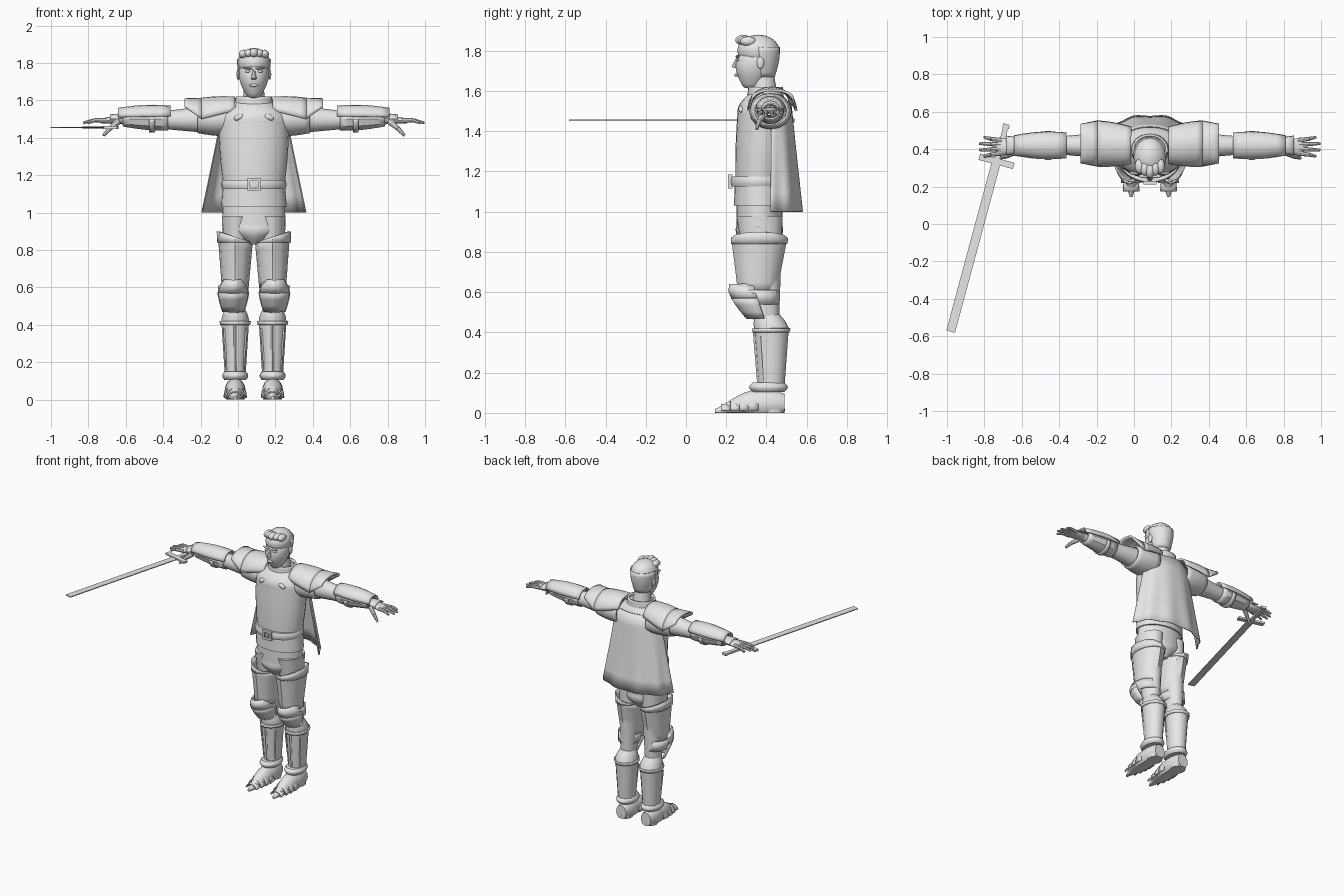
import bpy, bmesh
from math import sin, cos, pi, radians
from mathutils import Vector, Matrix

if "Cube" in bpy.data.objects:
    bpy.data.objects.remove(bpy.data.objects["Cube"])

# Shared axes of the figure, whose plane of symmetry is local x = 0
CENTRE_X, TRUNK_Y, ARM_Y, ARM_Z, LEG_X = .085, .365, .42, 1.5, .1
FULL, UPPER, LOWER = (0, 2 * pi), (0, pi), (pi, 2 * pi)
BACK, FRONT = UPPER, LOWER

grey = bpy.data.materials.new("light_grey")
grey.use_nodes = True
grey.diffuse_color = (.8, .8, .8, 1)
grey.node_tree.nodes["Principled BSDF"].inputs["Base Color"].default_value = grey.diffuse_color


def trunk(z, y=TRUNK_Y):
    return Vector((0, y, z))


def arm(x, shift=0, rise=0):
    return Vector((x, ARM_Y + shift, ARM_Z + rise))


def leg(z, y, x=LEG_X):
    return Vector((x, y, z))


def finish(name, bm, smooth=False, thick=0):
    """Turn the mesh into an object; parts lying wholly on the left are mirrored."""
    bmesh.ops.remove_doubles(bm, verts=bm.verts, dist=.0001)
    bmesh.ops.recalc_face_normals(bm, faces=bm.faces)
    paired = min(v.co.x for v in bm.verts) > 0
    mesh = bpy.data.meshes.new(name)
    bm.to_mesh(mesh)
    bm.free()
    mesh.materials.append(grey)
    mesh.polygons.foreach_set("use_smooth", [True] * len(mesh.polygons))
    mesh.set_sharp_from_angle(angle=radians(35))
    ob = bpy.data.objects.new(name, mesh)
    ob.location.x = CENTRE_X
    bpy.context.collection.objects.link(ob)
    if thick:
        shell = ob.modifiers.new("thickness", "SOLIDIFY")
        shell.thickness, shell.offset = thick, 0
    if smooth:
        ob.modifiers.new("smooth", "SUBSURF")
    if paired:
        ob.modifiers.new("mirror", "MIRROR")


def sleeve(name, start, end, first, last, axis="z", swell=0, arc=FULL, sides=16, rows=6,
           tilt=0, ripple=0, smooth=False, thick=0):
    """Elliptical tube from start to end; swell rounds it out, arc keeps part of it."""
    bm = bmesh.new()
    start, end, first, last = map(Vector, (start, end, first, last))
    grid = []
    for i in range(rows + 1):
        t = i / rows
        centre = start.lerp(end, t)
        radius = first.lerp(last, t) * (1 + swell * sin(pi * t))
        ring = []
        for k in range(sides + 1):
            a = arc[0] + (arc[1] - arc[0]) * k / sides
            wave = 1 + ripple * t * cos(a * 10)
            u, v = radius.x * cos(a) * wave, radius.y * sin(a) * wave
            along = tilt * cos(a) * (1 - t)
            offset = {"z": (u, v, along), "x": (along, u, v), "y": (u, along, v)}[axis]
            point = centre + Vector(offset)
            point.z = max(point.z, 0)
            ring.append(bm.verts.new(point))
        grid.append(ring)
    for low, high in zip(grid, grid[1:]):
        for k in range(sides):
            bm.faces.new((low[k], low[k + 1], high[k + 1], high[k]))
    if arc == FULL and not thick:
        bm.faces.new(grid[0][:-1])
        bm.faces.new(grid[-1][:-1])
    finish(name, bm, smooth, thick)


def rod(name, start, end, first, last, sides=8):
    start, end = Vector(start), Vector(end)
    span = end - start
    turn = span.to_track_quat("Z", "Y").to_matrix().to_4x4()
    bm = bmesh.new()
    bmesh.ops.create_cone(bm, cap_ends=True, segments=sides, radius1=first, radius2=last,
                          depth=span.length, matrix=Matrix.Translation((start + end) / 2) @ turn)
    finish(name, bm)


def placed(centre, size, turn, axis):
    return (Matrix.Translation(centre) @ Matrix.Rotation(turn, 4, axis)
            @ Matrix.Diagonal((*size, 1)))


def ball(name, centre, size, turn=0):
    bm = bmesh.new()
    bmesh.ops.create_uvsphere(bm, u_segments=16, v_segments=10, radius=1,
                              matrix=placed(centre, size, turn, "Y"))
    finish(name, bm)


def box(name, centre, size, turn=0):
    bm = bmesh.new()
    bmesh.ops.create_cube(bm, size=1, matrix=placed(centre, size, turn, "Z"))
    finish(name, bm)


# Torso
sleeve("breastplate", trunk(1.15), trunk(1.48, .385), (.165, .12), (.188, .13), swell=.03, sides=28)
sleeve("shoulder_yoke", trunk(1.48, .385), trunk(1.6, .395), (.188, .13), (.085, .07),
       swell=.2, sides=28)
sleeve("collar", trunk(1.56, .395), trunk(1.62, .395), (.1, .085), (.09, .08), sides=24, thick=.012)
sleeve("belt", trunk(1.125, .36), trunk(1.175, .36), (.168, .135), (.168, .135),
       swell=.04, sides=28)
sleeve("tunic_skirt", trunk(1.03), trunk(1.13), (.175, .126), (.168, .124), sides=28)
sleeve("hips", trunk(.93), trunk(1.05), (.17, .115), (.165, .115), sides=24)
sleeve("crotch", trunk(.83), trunk(.93), (.03, .07), (.17, .115), swell=.2, sides=24)
ball("chest_clasp", (.08, .275, 1.51), (.028, .014, .016), turn=.4)
sleeve("cape", trunk(1.55, .425), trunk(1, .42), (.165, .095), (.27, .16),
       arc=BACK, sides=48, ripple=.03, thick=.006)

# Belt buckle
buckle = trunk(1.15, .22)
for side in (-1, 1):
    box("buckle_bar", buckle + Vector((0, 0, side * .027)), (.07, .02, .014))
box("buckle_side", buckle + Vector((.028, 0, 0)), (.014, .02, .06))
box("buckle_pin", buckle, (.02, .012, .02))

# Head and face
sleeve("neck", trunk(1.54, .395), trunk(1.7, .38), (.07, .07), (.05, .055), smooth=True)
sleeve("head", trunk(1.61, .325), trunk(1.875, .365), (.03, .036), (.03, .036),
       swell=1.75, sides=20, rows=10, smooth=True)
ball("hair_top", trunk(1.8, .36), (.088, .105, .08))
sleeve("hair_back", trunk(1.67, .375), trunk(1.82, .36), (.055, .062), (.087, .102),
       swell=.1, arc=BACK, thick=.008)
ball("fringe_middle", trunk(1.853, .285), (.024, .04, .026))
for i in (1, 2):
    ball("fringe_lock", (.028 * i, .285 + .012 * i, 1.855 - .004 * i), (.024, .04, .024), turn=.3)
ball("ear", (.084, .37, 1.74), (.009, .018, .03))
ball("brow", (.034, .256, 1.772), (.026, .01, .006), turn=-.1)
ball("eye", (.034, .256, 1.755), (.014, .008, .007))
rod("nose", trunk(1.765, .255), trunk(1.715, .24), .006, .015)
ball("lips", trunk(1.68, .25), (.024, .01, .008))

# Arms and their armour
sleeve("upper_arm", arm(.13), arm(.46, 0, -.005), (.08, .085), (.05, .05), "x")
sleeve("forearm", arm(.46, 0, -.005), arm(.72), (.05, .05), (.03, .025), "x", swell=.25)
sleeve("pauldron", arm(.1, 0, .045), arm(.28, .01, 0), (.095, .07), (.118, .108), "x",
       swell=.05, arc=UPPER, sides=12, thick=.012)
sleeve("pauldron_flare", arm(.28, .01, 0), arm(.37, .01, .065), (.118, .108), (.1, .04), "x",
       arc=UPPER, sides=12, rows=3, thick=.012)
sleeve("shoulder_lame", arm(.12), arm(.3), (.1, .085), (.085, .07), "x", swell=.08, thick=.01)
sleeve("vambrace", arm(.46), arm(.7), (.062, .06), (.046, .038), "x",
       swell=.15, sides=10, thick=.008)
sleeve("forearm_plate", arm(.445, 0, .015), arm(.725, 0, .01), (.064, .052), (.05, .045), "x",
       swell=.2, arc=UPPER, sides=8, thick=.01)
sleeve("vambrace_strap", arm(.53), arm(.56), (.073, .067), (.073, .067), "x",
       arc=LOWER, rows=1, thick=.008)

# Hands
sleeve("palm", arm(.69), arm(.82, -.008, -.01), (.028, .022), (.042, .012), "x", swell=.2)
sleeve("gauntlet_plate", arm(.7), arm(.77), (.04, .028), (.05, .022), "x",
       arc=UPPER, sides=8, rows=2, thick=.006)
for k in range(4):
    spread = k - 1.5
    knuckle = arm(.85, .028 * spread - .007, -.006)
    rod("finger_base", arm(.79, .023 * spread - .007, -.006), knuckle, .013, .011)
    rod("finger_tip", knuckle, arm(.915 - .012 * spread ** 2, .034 * spread - .007, -.02), .011, .007)
thumb_joint = arm(.77, -.058, -.05)
rod("thumb_base", arm(.725, -.035, -.013), thumb_joint, .018, .013)
rod("thumb_tip", thumb_joint, arm(.805, -.068, -.088), .013, .008)

# Legs and thigh armour
sleeve("leg", leg(.98, TRUNK_Y, .09), leg(.46, .4), (.08, .115), (.053, .063))
thigh_top = leg(.87, TRUNK_Y)
sleeve("thigh_plate", thigh_top, leg(.6, .355), (.09, .135), (.068, .093),
       sides=12, tilt=.03, thick=.008)
sleeve("thigh_rim", thigh_top, leg(.84, TRUNK_Y), (.095, .138), (.093, .136),
       sides=12, rows=2, tilt=.03, thick=.008)
rod("thigh_ridge", leg(.64, .262), leg(.85, .235), .008, .008, sides=4)

# Knees
knee = leg(.57, .355, .11)
sleeve("knee_band", leg(.54, .37, .11), leg(.61, .355, .11), (.073, .09), (.078, .1),
       sides=12, rows=1, thick=.008)
sleeve("knee_peak", leg(.64, .335, .11), knee, (.05, .115), (.08, .125),
       arc=FRONT, sides=8, swell=.08, rows=2, thick=.01)
sleeve("knee_guard", knee, leg(.47, .39, .11), (.08, .125), (.055, .085),
       arc=FRONT, sides=8, swell=.04, rows=3, thick=.01)

# Shins
calf = leg(.42, .425)
sleeve("greave", leg(.12, .425), calf, (.055, .064), (.074, .086), sides=12)
sleeve("greave_top", calf, leg(.49, .405), (.074, .086), (.05, .06), sides=12, swell=.08, rows=3)
sleeve("greave_rim", leg(.4, .422), calf, (.076, .088), (.08, .092), sides=12, rows=1, thick=.008)
rod("shin_ridge", leg(.14, .362), leg(.41, .342), .008, .01, sides=4)
for side in (-1, 1):
    rod("greave_strap", leg(.16, .39, LEG_X + side * .045), leg(.38, .375, LEG_X + side * .06),
        .006, .006, sides=4)
sleeve("ankle_cuff", leg(.105, .41), leg(.15, .41), (.058, .08), (.058, .08), swell=.2)

# Boots with overlapping toe plates
instep = leg(.045, .36)
sleeve("boot_heel", leg(.045, .49), instep, (.04, .05), (.055, .07), "y", swell=.15)
sleeve("boot_toe", instep, leg(.008, .145), (.055, .07), (.008, .01), "y", swell=.4)
for i in range(4):
    y, width, height = .36 - .045 * i, .06 - .002 * i * i, .1 - .018 * i
    sleeve("toe_plate", leg(.012, y), leg(.01, y - .05), (width - .004, height - .018),
           (width, height - .014), "y", arc=UPPER, sides=8, rows=1, thick=.007)
sleeve("heel_block", leg(0, .435), leg(.02, .435), (.05, .055), (.053, .057), rows=1)

# Sword held flat in the right hand, running forward and outward
TURN = -.263
hilt = Vector((-.82, .335, 1.455))
forward = Vector((sin(TURN), -cos(TURN), 0))
for part, along, size in (("blade", .47, (.048, .945, .006)), ("guard", 0, (.19, .034, .014)),
                          ("grip", -.1, (.028, .2, .014)), ("pommel", -.195, (.036, .022, .016))):
    box("sword_" + part, hilt + forward * along, size, TURN)
